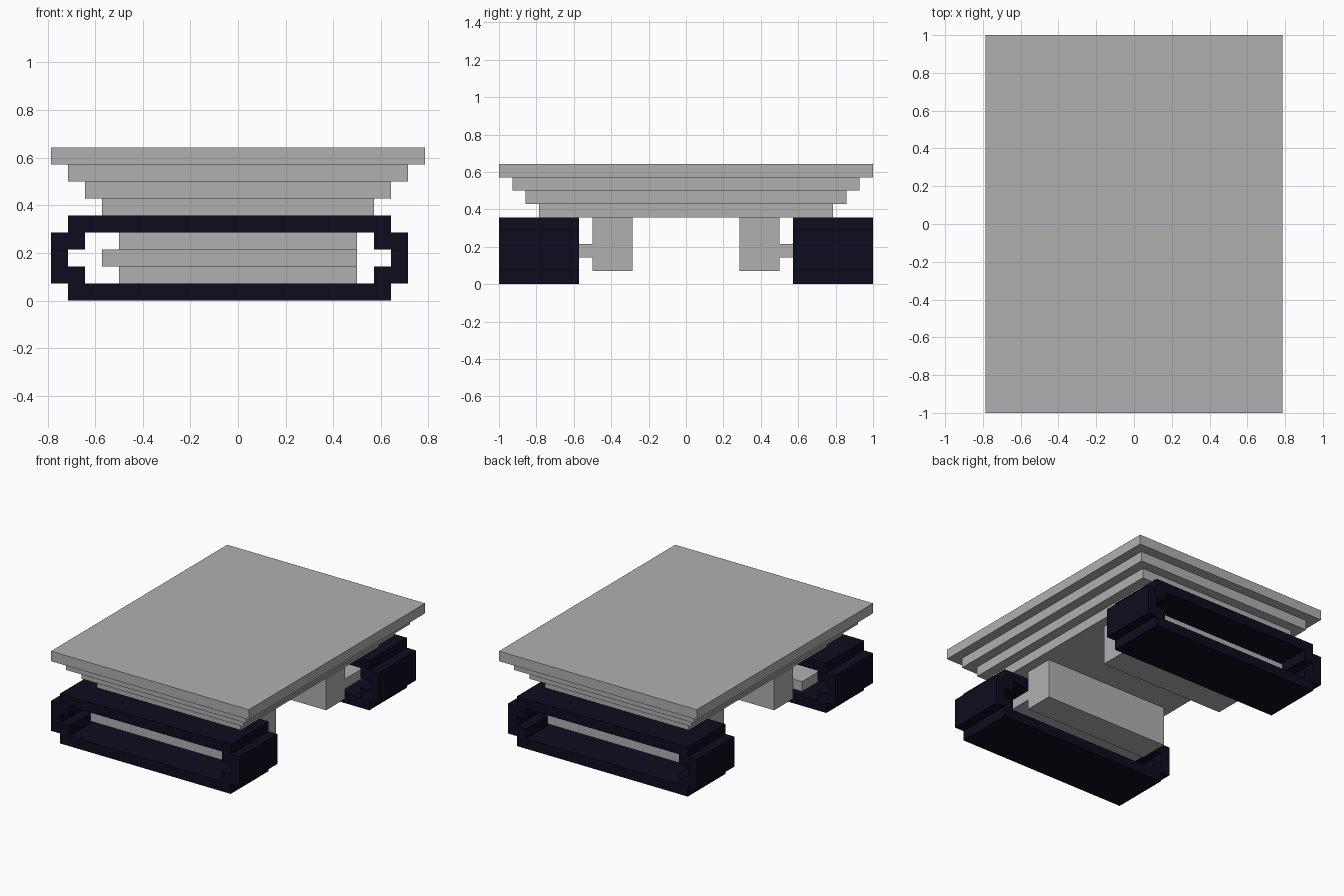
import bpy
import bmesh

cube = bpy.data.objects.get("Cube")
if cube:
    bpy.data.objects.remove(cube, do_unlink=True)

U = 1 / 14  # one block of the blocky grid


def material(name, color):
    mat = bpy.data.materials.new(name)
    mat.use_nodes = True
    mat.diffuse_color = color
    mat.node_tree.nodes["Principled BSDF"].inputs["Base Color"].default_value = color
    return mat


GREY = material("light grey metal", (0.434, 0.434, 0.434, 1))
NAVY = material("dark navy rubber", (0.0037, 0.0037, 0.0137, 1))


def finish(name, bm, mat):
    bmesh.ops.recalc_face_normals(bm, faces=bm.faces)
    mesh = bpy.data.meshes.new(name)
    bm.to_mesh(mesh)
    bm.free()
    mesh.materials.append(mat)
    obj = bpy.data.objects.new(name, mesh)
    bpy.context.collection.objects.link(obj)
    return obj


def box(name, x, y, z, mat):
    """Box from (low, high) pairs in grid units."""
    bm = bmesh.new()
    bmesh.ops.create_cube(bm, size=1)
    for v in bm.verts:
        v.co = [(lo + hi) / 2 * U + c * (hi - lo) * U
                for c, (lo, hi) in zip(v.co, (x, y, z))]
    return finish(name, bm, mat)


def notched_loop(x0, x1, z0, z1):
    """Rectangle outline with one-unit steps at its corners."""
    return [(x0, z0), (x1, z0), (x1, z0 + 1), (x1 + 1, z0 + 1),
            (x1 + 1, z1 - 1), (x1, z1 - 1), (x1, z1), (x0, z1),
            (x0, z1 - 1), (x0 - 1, z1 - 1), (x0 - 1, z0 + 1), (x0, z0 + 1)]


def track(name, y0, y1):
    """Hollow stepped belt, open at both ends."""
    bm = bmesh.new()
    outer, inner = notched_loop(-10, 9, 0, 5), notched_loop(-9, 8, 1, 4)
    rings = [[bm.verts.new((x * U, y * U, z * U)) for x, z in loop]
             for loop, y in ((outer, y0), (outer, y1), (inner, y1), (inner, y0))]
    for a, b in zip(rings, rings[1:] + rings[:1]):
        for i in range(12):
            j = (i + 1) % 12
            bm.faces.new((a[i], a[j], b[j], b[i]))
    return finish(name, bm, NAVY)


# Stepped deck, each slab one unit wider on every side than the one below
for i in range(4):
    box(f"deck_slab_{i + 1}", (-8 - i, 8 + i), (-11 - i, 11 + i), (5 + i, 6 + i), GREY)

# Belt, axle and support block at each end
for label, s in (("front", -1), ("back", 1)):
    def span(a, b):
        return tuple(sorted((s * a, s * b)))

    track(f"{label}_track", *span(8, 14))
    box(f"{label}_axle", (-8, 7), span(7, 12), (2, 3), GREY)
    box(f"{label}_support", (-7, 7), span(4, 7), (1, 5), GREY)
